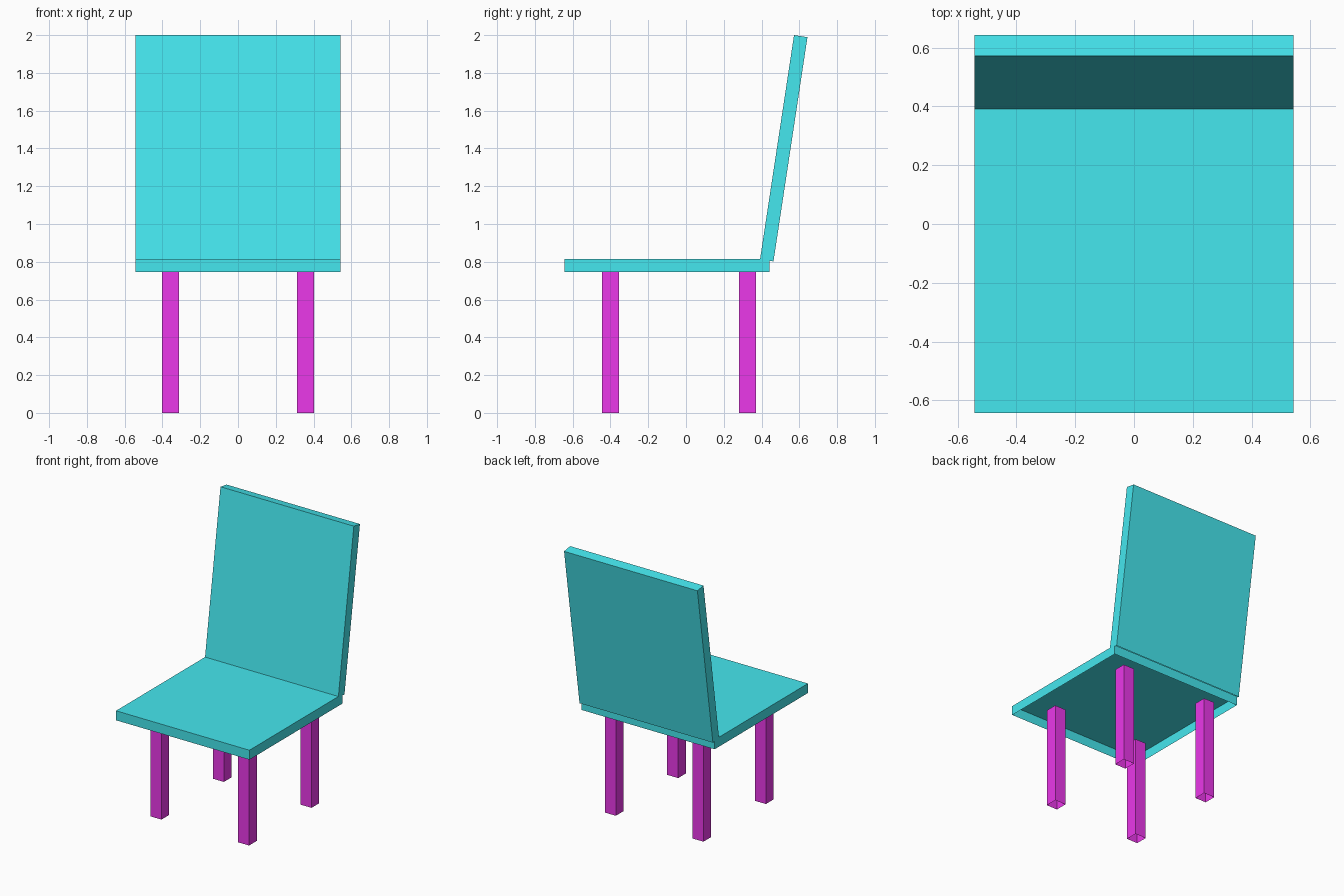
import bpy
from mathutils import Vector

if "Cube" in bpy.data.objects:
    bpy.data.objects.remove(bpy.data.objects["Cube"])


def material(name, rgb):
    m = bpy.data.materials.new(name)
    m.diffuse_color = (*rgb, 1)
    m.use_nodes = True
    m.node_tree.nodes["Principled BSDF"].inputs["Base Color"].default_value = m.diffuse_color
    return m


cyan = material("cyan", (0.06, 0.8, 0.86))
magenta = material("magenta", (0.83, 0.04, 0.82))


def open_box(name, x0, x1, front, back, push, mat):
    """Base edge pair (y, z) pushed upward: four walls and a top, open underneath."""
    base = [Vector(p) for p in ((x0, *front), (x1, *front), (x1, *back), (x0, *back))]
    verts = base + [p + Vector(push) for p in base]
    faces = [(i, (i + 1) % 4, (i + 1) % 4 + 4, i + 4) for i in range(4)]
    faces.append((4, 5, 6, 7))
    mesh = bpy.data.meshes.new(name)
    mesh.from_pydata(verts, [], faces)
    mesh.materials.append(mat)
    ob = bpy.data.objects.new(name, mesh)
    bpy.context.collection.objects.link(ob)
    return ob


W = 0.543        # half width of seat and backrest
SEAT_Z = 0.745   # underside of the seat rim

# Seat: shallow tray, hollow from below
open_box("seat", -W, W, (-0.643, SEAT_Z), (0.442, SEAT_Z), (0, 0, 0.07), cyan)

# Backrest: leaning slab standing on the rear of the seat
open_box("backrest", -W, W, (0.392, 0.813), (0.463, 0.802), (0, 0.18, 1.187), cyan)

# Four square legs
LEG = 0.09
for row, y in (("front", -0.445), ("back", 0.281)):
    for side, x in (("left", -0.402), ("right", 0.402 - LEG)):
        open_box(f"{row}_{side}_leg", x, x + LEG, (y, 0), (y + LEG, 0), (0, 0, SEAT_Z), magenta)
